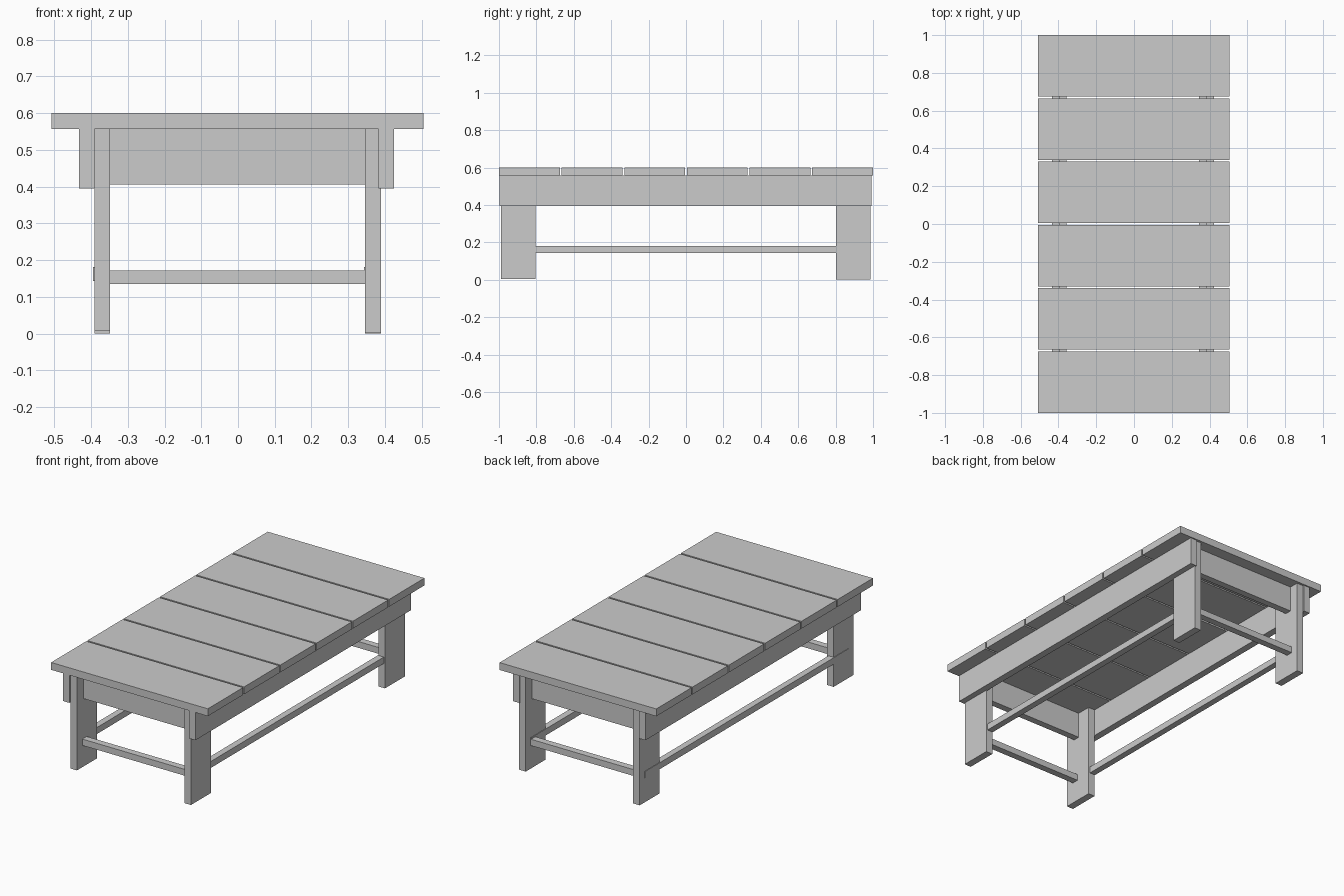
import bpy
import bmesh

if "Cube" in bpy.data.objects:
    bpy.data.objects.remove(bpy.data.objects["Cube"])


def box(name, x, y, z):
    """Axis-aligned box from (min, max) pairs."""
    bm = bmesh.new()
    bmesh.ops.create_cube(bm, size=1)
    for v in bm.verts:
        for i, (lo, hi) in enumerate((x, y, z)):
            v.co[i] = lo if v.co[i] < 0 else hi
    mesh = bpy.data.meshes.new(name)
    bm.to_mesh(mesh)
    bm.free()
    obj = bpy.data.objects.new(name, mesh)
    bpy.context.collection.objects.link(obj)
    return obj


TOP_Z = 0.557

# Table top: six cross planks with narrow gaps
COUNT, GAP = 6, 0.01
width = (2 - GAP * (COUNT - 1)) / COUNT
for i in range(COUNT):
    y0 = -1 + i * (width + GAP)
    box(f"top_plank_{i + 1}", (-0.508, 0.505), (y0, y0 + width), (TOP_Z, 0.6))

# Long side rails, outside the legs
box("left_side_rail", (-0.433, -0.391), (-0.998, 0.993), (0.394, TOP_Z))
box("right_side_rail", (0.382, 0.424), (-0.998, 0.993), (0.394, TOP_Z))

# Long low stretchers, let into the legs
box("left_stretcher", (-0.394, -0.357), (-0.94, 0.94), (0.143, 0.181))
box("right_stretcher", (0.343, 0.381), (-0.94, 0.94), (0.143, 0.181))

# Flat board legs
for side, x, foot in (("left", (-0.391, -0.348), 0.008),
                      ("right", (0.346, 0.389), 0.003)):
    box(f"front_{side}_leg", x, (-0.99, -0.805), (foot, TOP_Z))
    box(f"back_{side}_leg", x, (0.802, 0.986), (0.0, TOP_Z))

# End aprons and end stretchers between the legs
for end, s in (("front", -1), ("back", 1)):
    box(f"{end}_apron", (-0.348, 0.346), sorted((s * 0.93, s * 0.89)), (0.405, TOP_Z))
    box(f"{end}_stretcher", (-0.35, 0.348), sorted((s * 0.94, s * 0.90)), (0.135, 0.172))
